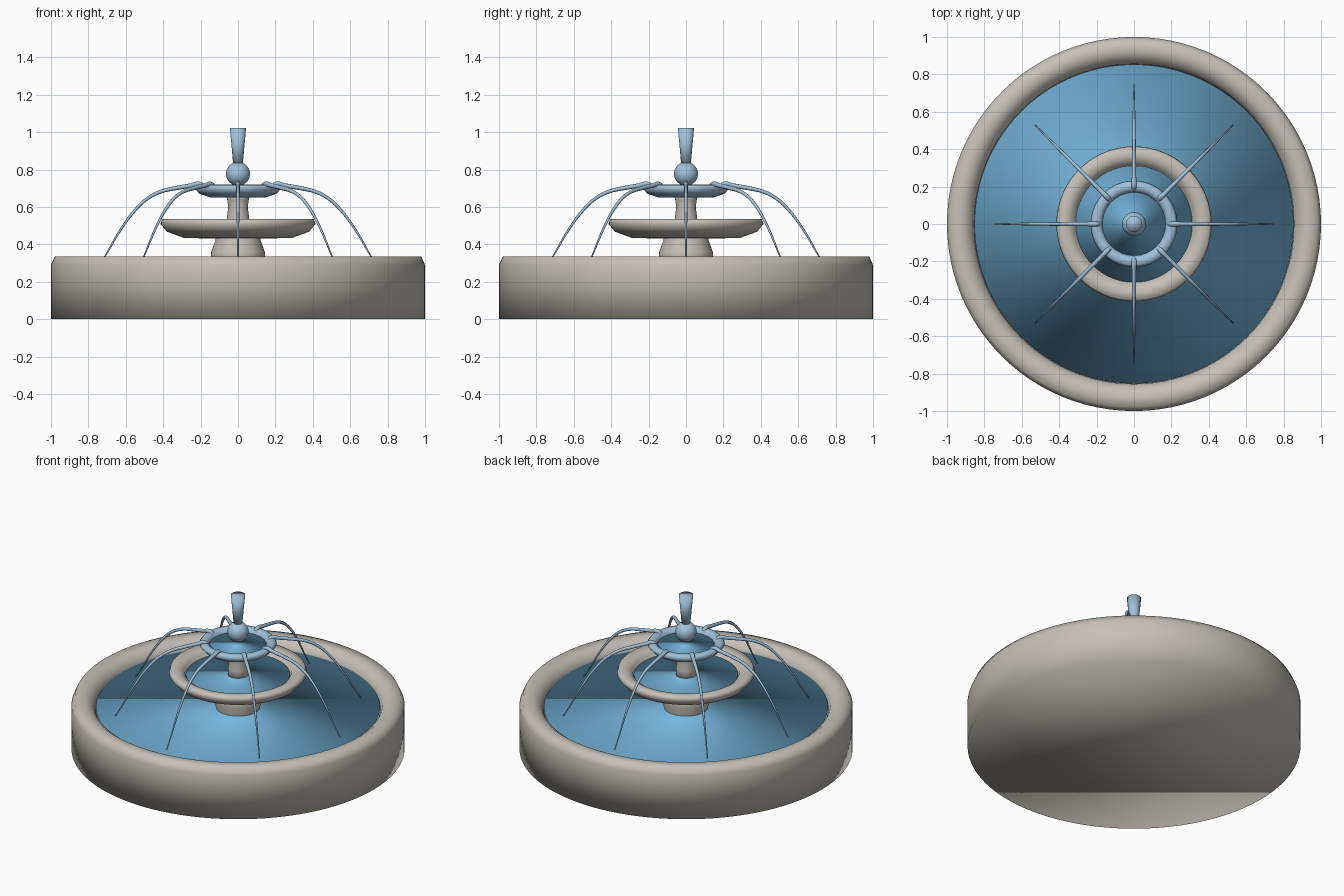
import bpy, bmesh, math

if "Cube" in bpy.data.objects:
    bpy.data.objects.remove(bpy.data.objects["Cube"])

def material(name, rgb):
    m = bpy.data.materials.new(name)
    m.diffuse_color = (*rgb, 1)
    m.use_nodes = True
    m.node_tree.nodes["Principled BSDF"].inputs["Base Color"].default_value = m.diffuse_color
    return m

STONE = material("warm grey stone", (0.56, 0.53, 0.48))
WATER = material("pool blue", (0.18, 0.47, 0.72))
SPRAY = material("pale spray blue", (0.36, 0.53, 0.69))

def lathe(name, profile, mat, sides=64, cap_start=True, cap_end=True):
    """Revolve (radius, z) points, listed from bottom outward, around z."""
    bm = bmesh.new()
    rings = []
    for r, z in profile:
        rings.append([bm.verts.new((r * math.cos(2 * math.pi * i / sides),
                                    r * math.sin(2 * math.pi * i / sides), z))
                      for i in range(sides)])
    for a, b in zip(rings, rings[1:]):
        for i in range(sides):
            j = (i + 1) % sides
            bm.faces.new((a[i], a[j], b[j], b[i]))
    if cap_start:
        bm.faces.new(rings[0][::-1])
    if cap_end:
        bm.faces.new(rings[-1])
    for f in bm.faces:
        f.smooth = True
    me = bpy.data.meshes.new(name)
    bm.to_mesh(me)
    bm.free()
    me.materials.append(mat)
    ob = bpy.data.objects.new(name, me)
    bpy.context.collection.objects.link(ob)
    return ob

# Large basin with a rounded rim, and its water
lathe("basin", [(1, 0), (1, 0.29), (0.98, 0.335), (0.91, 0.335), (0.87, 0.305),
                (0.855, 0.27), (0.85, 0.1)], STONE, 96)
lathe("basin_water", [(0.70, 0.18), (0.853, 0.278)], WATER, 96)

# Pedestal, middle bowl and its water
lathe("pedestal", [(0.125, 0.2), (0.13, 0.27), (0.145, 0.335), (0.143, 0.36),
                   (0.12, 0.425), (0.118, 0.45)], STONE, 48)
lathe("middle_bowl", [(0.11, 0.43), (0.29, 0.435), (0.38, 0.468), (0.415, 0.51),
                      (0.405, 0.535), (0.35, 0.53), (0.32, 0.51), (0.31, 0.48)], STONE)
lathe("middle_water", [(0.25, 0.46), (0.312, 0.495)], WATER)

# Column, upper bowl and its water
lathe("column", [(0.062, 0.47), (0.06, 0.54), (0.052, 0.6), (0.058, 0.64),
                 (0.066, 0.665)], STONE, 32)
lathe("upper_bowl", [(0.06, 0.65), (0.15, 0.652), (0.205, 0.67), (0.232, 0.7),
                     (0.22, 0.718), (0.19, 0.72), (0.172, 0.705), (0.167, 0.68)], SPRAY, 48)
lathe("upper_water", [(0.13, 0.67), (0.169, 0.695)], WATER, 48)

# Ball and flaring centre spout
bpy.ops.mesh.primitive_uv_sphere_add(segments=32, ring_count=16, radius=0.064,
                                     location=(0, 0, 0.777))
ball = bpy.context.object
ball.name = "ball"
ball.data.materials.append(SPRAY)
bpy.ops.object.shade_smooth()
lathe("centre_spout", [(0.025, 0.82), (0.043, 1.022)], SPRAY, 32)

# Eight tapering water arcs
ARC = [(0.19, 0.705, 0.016), (0.205, 0.722, 0.014), (0.25, 0.715, 0.012),
       (0.337, 0.70, 0.011), (0.41, 0.683, 0.010), (0.48, 0.648, 0.009),
       (0.55, 0.583, 0.008), (0.63, 0.475, 0.006), (0.71, 0.338, 0.004),
       (0.757, 0.265, 0.003)]
cu = bpy.data.curves.new("water_arc", 'CURVE')
cu.dimensions = '3D'
cu.bevel_depth = 1
cu.bevel_resolution = 2
cu.use_fill_caps = True
cu.resolution_u = 4
sp = cu.splines.new('BEZIER')
sp.bezier_points.add(len(ARC) - 1)
for p, (x, z, r) in zip(sp.bezier_points, ARC):
    p.co = (x, 0, z)
    p.radius = r
    p.handle_left_type = p.handle_right_type = 'AUTO'
cu.materials.append(SPRAY)
arc = bpy.data.objects.new("water_arc_1", cu)
bpy.context.collection.objects.link(arc)
bpy.ops.object.select_all(action='DESELECT')
arc.select_set(True)
bpy.context.view_layer.objects.active = arc
bpy.ops.object.convert(target='MESH')
arc = bpy.context.object
bpy.ops.object.shade_smooth()
for i in range(1, 8):
    ob = bpy.data.objects.new(f"water_arc_{i + 1}", arc.data)
    ob.rotation_euler.z = i * math.pi / 4
    bpy.context.collection.objects.link(ob)
